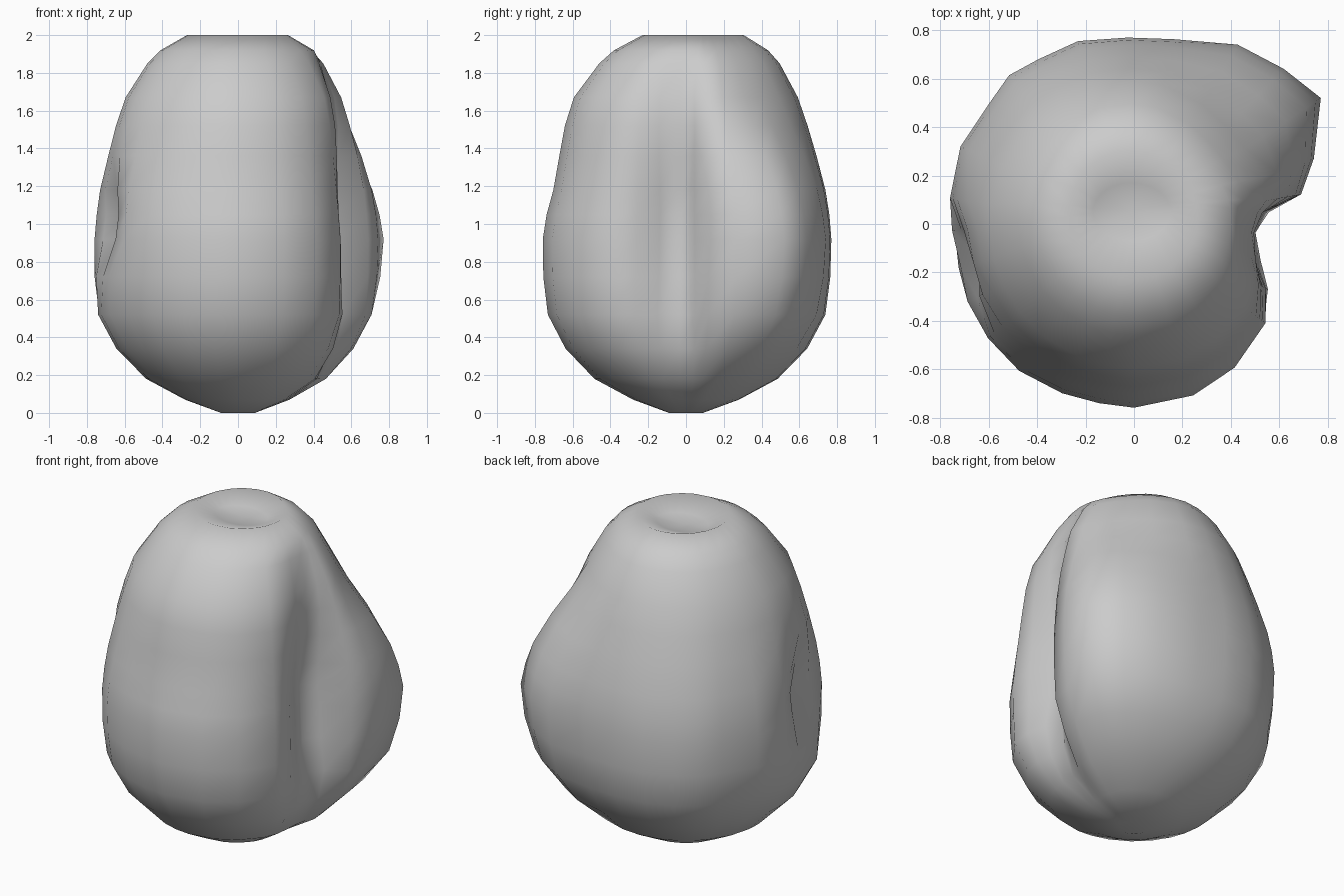
import bpy, bmesh, math

if "Cube" in bpy.data.objects:
    bpy.data.objects.remove(bpy.data.objects["Cube"])

# vertical profile: height, mean radius, groove strength, bulge strength
PROFILE = [(0.0, 0.09, 0, 0), (0.07, 0.28, 0.05, 0.05), (0.18, 0.485, 0.2, 0.1),
           (0.34, 0.64, 0.5, 0.4), (0.52, 0.735, 0.75, 0.7), (0.72, 0.76, 0.95, 0.9),
           (0.92, 0.765, 1.0, 1.0), (1.05, 0.755, 1.0, 0.9), (1.18, 0.735, 0.9, 0.75),
           (1.36, 0.69, 0.65, 0.45), (1.52, 0.645, 0.4, 0.2), (1.67, 0.595, 0.25, 0.05),
           (1.85, 0.48, 0.1, 0), (1.92, 0.41, 0, 0), (2.0, 0.27, 0, 0)]
# plan outline at the waist: angle in degrees, radius (bulge at 34, groove near -5)
OUTLINE = [(-90, 0.76), (-71, 0.75), (-55, 0.725), (-37, 0.68), (-26, 0.605), (-16, 0.51),
           (-4, 0.455), (5, 0.53), (10, 0.70), (20, 0.79), (34, 0.93), (46, 0.89), (60, 0.855),
           (78, 0.78), (92, 0.77), (107, 0.79), (120, 0.805), (130, 0.805), (140, 0.79),
           (156, 0.79), (172, 0.775), (182, 0.775), (194, 0.785), (205, 0.785), (218, 0.77),
           (232, 0.77), (247, 0.76), (259, 0.755), (270, 0.76)]


def bell(d, w):
    return math.exp(-(d / w) ** 2)


def dent(ang, z, a0, aw, z0, zw, depth):
    """Soft hollow centred on an angle and a height."""
    d = (ang - a0 + 180) % 360 - 180
    return depth * bell(d, aw) * bell(z - z0, zw)


# angle, angular width, height, height width, depth
DENTS = [(194, 13, 1.0, 0.24, 0.16),     # left pocket
         (-10, 16, 1.62, 0.2, 0.03),     # hollow above the groove
         (40, 30, 1.65, 0.22, 0.05),     # slack shoulder above the bulge
         (45, 35, 1.95, 0.12, 0.03),
         (-85, 40, 1.22, 0.18, 0.03),    # flatter front
         (120, 7, 1.0, 0.35, 0.02),      # faint back grooves
         (146, 9, 1.0, 0.35, 0.02)]


def radius(ang, z, base, groove, bulge, plan):
    d = plan - 0.765
    r = base + d * (groove if d < 0 else bulge)
    return r - sum(dent(ang, z, *p) for p in DENTS)


# closed lumpy body with sunken top and bottom
bm = bmesh.new()
rings = []
for z, base, groove, bulge in PROFILE:
    ring = []
    for ang, plan in OUTLINE[:-1]:
        r = radius(ang, z, base, groove, bulge, plan)
        a = math.radians(ang)
        oy = 0.04 * max(0, (z - 1.7) / 0.3)
        ring.append(bm.verts.new((r * math.cos(a), r * math.sin(a) + oy, z)))
    rings.append(ring)

# crater ring inside the top rim
rings.append([bm.verts.new((0.16 * math.cos(math.radians(a)) - 0.01,
                            0.12 * math.sin(math.radians(a)) + 0.05, 1.95))
              for a, _ in OUTLINE[:-1]])
n = len(OUTLINE) - 1
for lo, hi in zip(rings, rings[1:]):
    for i in range(n):
        j = (i + 1) % n
        bm.faces.new((lo[i], lo[j], hi[j], hi[i]))
top = bm.verts.new((-0.01, 0.05, 1.94))
bottom = bm.verts.new((0.02, 0, 0.02))
for i in range(n):
    j = (i + 1) % n
    bm.faces.new((rings[-1][i], rings[-1][j], top))
    bm.faces.new((rings[0][j], rings[0][i], bottom))
bmesh.ops.recalc_face_normals(bm, faces=bm.faces)
for f in bm.faces:
    f.smooth = True

mesh = bpy.data.meshes.new("lumpy_body")
bm.to_mesh(mesh)
bm.free()
body = bpy.data.objects.new("lumpy_body", mesh)
bpy.context.collection.objects.link(body)
